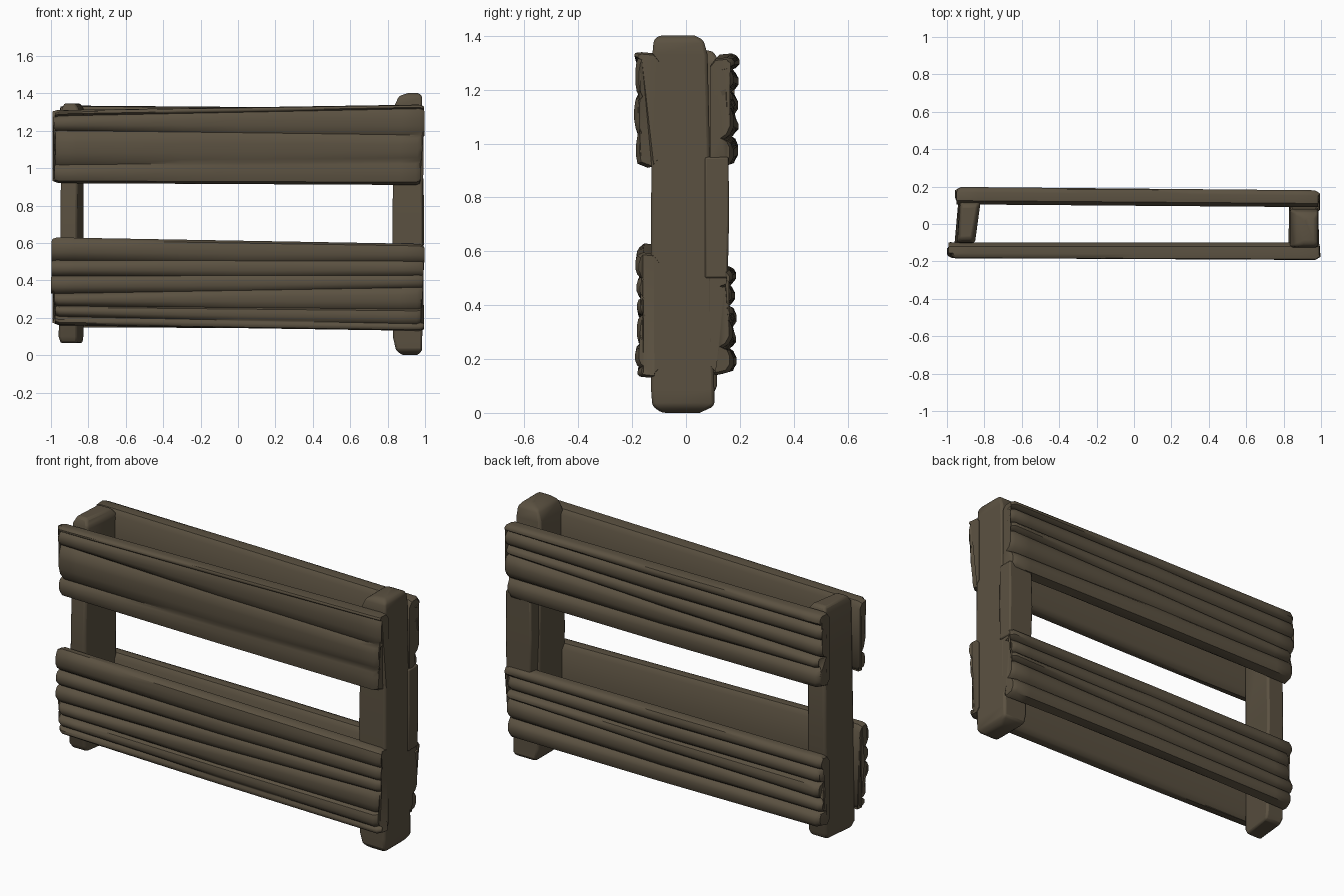
import bpy, bmesh, math, random
from mathutils import Vector

random.seed(4)
if "Cube" in bpy.data.objects:
    bpy.data.objects.remove(bpy.data.objects["Cube"])

wood = bpy.data.materials.new("weathered_wood")
wood.use_nodes = True
WOOD = (0.105, 0.083, 0.053, 1)
wood.diffuse_color = WOOD
wood.node_tree.nodes["Principled BSDF"].inputs["Base Color"].default_value = WOOD


def lerp(a, b, t):
    return a + (b - a) * t


def loft(name, rings, bevel=0.0, angle=40):
    """Skin a list of equal-length point rings and cap both ends."""
    bm = bmesh.new()
    rows = [[bm.verts.new(p) for p in ring] for ring in rings]
    n = len(rows[0])
    for a, b in zip(rows, rows[1:]):
        for i in range(n):
            bm.faces.new((a[i], a[(i + 1) % n], b[(i + 1) % n], b[i]))
    caps = [bm.faces.new(rows[0][::-1]), bm.faces.new(rows[-1])]
    bmesh.ops.triangulate(bm, faces=caps)
    bmesh.ops.recalc_face_normals(bm, faces=bm.faces)
    mesh = bpy.data.meshes.new(name)
    bm.to_mesh(mesh)
    bm.free()
    mesh.materials.append(wood)
    ob = bpy.data.objects.new(name, mesh)
    bpy.context.collection.objects.link(ob)
    if bevel:
        mod = ob.modifiers.new("worn_edges", 'BEVEL')
        mod.width, mod.segments, mod.limit_method = bevel, 2, 'ANGLE'
    bpy.ops.object.select_all(action='DESELECT')
    ob.select_set(True)
    bpy.context.view_layer.objects.active = ob
    bpy.ops.object.shade_smooth_by_angle(angle=math.radians(angle))
    return ob


def board(name, x_ends, z_left, z_right, inner, outer, cuts_left, cuts_right, depth):
    """Plank with split-grain grooves on its outer face, deepest at the ends.
    inner and outer hold y at the left and right end, cuts are height fractions."""
    lobes = len(cuts_left) + 1
    stick = [[random.uniform(-0.018, 0.01) for _ in range(lobes)] for _ in x_ends]
    bulge = [random.uniform(0.0, 0.012) for _ in range(lobes)]
    stations = [0, 0.012, 0.06, 0.2, 0.35, 0.5, 0.65, 0.8, 0.94, 0.988, 1]
    rings = []
    for k, t in enumerate(stations):
        at_end = k in (0, len(stations) - 1)
        z0, z1 = lerp(z_left[0], z_right[0], t), lerp(z_left[1], z_right[1], t)
        yi, yo = lerp(*inner, t), lerp(*outer, t)
        cuts = [0] + [lerp(a, b, t) for a, b in zip(cuts_left, cuts_right)] + [1]
        wear = lerp(*depth, t) * (0.45 + 0.55 * abs(2 * t - 1))
        thick = yo - yi
        side = math.copysign(1, thick)
        ring = []
        for j in range(lobes):
            a, b = cuts[j], cuts[j + 1]
            shift = stick[0 if t < 0.5 else 1][j] * abs(2 * t - 1) ** 4
            x = lerp(*x_ends, t) + shift * (-1 if t < 0.5 else 1)
            lobe = [(0, wear), (0.12, 0.4 * wear), (0.35, 0), (0.65, 0), (0.88, 0.3 * wear)]
            for f, sink in lobe:
                edge = 0.03 if j == 0 and f == 0 else 0
                pinch = 0.014 if at_end else 0
                y = yo - side * (sink + bulge[j] + edge + pinch)
                ring.append([x, y, lerp(z0, z1, lerp(a, b, f))])
        # rounded top edge, then the plain inner face
        x = lerp(*x_ends, t)
        ring += [[x, yo - side * 0.03, z1], [x, yi + side * 0.02, z1 - 0.004],
                 [x, yi, z1 - 0.03], [x, yi, lerp(z0, z1, 0.5)],
                 [x, yi, z0 + 0.03], [x, yi + side * 0.02, z0 + 0.006]]
        if at_end:
            zc = (z0 + z1) / 2
            for p in ring:
                p[2] = zc + (p[2] - zc) * 0.965
        rings.append(ring)
    loft(name, rings, angle=42)


def post(name, levels, bevel):
    """levels: (z, front x pair, back x pair, front y, back y)."""
    rings = [[(f[0], yf, z), (f[1], yf, z), (b[1], yb, z), (b[0], yb, z)]
             for z, f, b, yf, yb in levels]
    return loft(name, rings, bevel, 50)


# Posts: the right one is taller and square, the left one is skewed
post("right_post", [
    (0.0, (0.88, 0.96), (0.88, 0.96), -0.09, 0.05),
    (0.025, (0.845, 0.985), (0.845, 0.985), -0.125, 0.105),
    (0.09, (0.83, 0.985), (0.83, 0.985), -0.13, 0.105),
    (0.7, (0.825, 0.99), (0.83, 0.985), -0.13, 0.095),
    (1.33, (0.835, 0.985), (0.835, 0.985), -0.125, 0.08),
    (1.385, (0.86, 0.985), (0.86, 0.985), -0.12, 0.065),
    (1.402, (0.91, 0.965), (0.91, 0.965), -0.10, 0.03)], 0.012)
post("left_post", [
    (0.065, (-0.95, -0.86), (-0.93, -0.83), -0.09, 0.10),
    (0.10, (-0.96, -0.86), (-0.94, -0.825), -0.11, 0.115),
    (0.7, (-0.95, -0.86), (-0.935, -0.825), -0.11, 0.125),
    (1.31, (-0.945, -0.85), (-0.93, -0.82), -0.10, 0.12),
    (1.345, (-0.93, -0.87), (-0.92, -0.84), -0.08, 0.10)], 0.012)

# Short batten between the back boards on the right post
post("right_post_batten", [
    (0.5, (0.84, 0.992), (0.84, 0.992), 0.07, 0.155),
    (0.72, (0.835, 0.995), (0.835, 0.992), 0.07, 0.16),
    (0.95, (0.84, 0.992), (0.84, 0.992), 0.07, 0.158)], 0.008)

# Front boards
board("front_upper_board", (-0.992, 0.99), (0.92, 1.31), (0.91, 1.34),
      (-0.10, -0.10), (-0.185, -0.195), [0.25, 0.72, 0.92], [0.3, 0.62, 0.95], (0.03, 0.014))
board("front_lower_board", (-0.992, 0.99), (0.16, 0.63), (0.13, 0.595),
      (-0.10, -0.10), (-0.185, -0.19), [0.1, 0.22, 0.36, 0.56, 0.74],
      [0.08, 0.25, 0.5, 0.64, 0.8], (0.035, 0.018))

# Back boards
board("back_upper_board", (-0.95, 0.985), (0.92, 1.335), (0.91, 1.32),
      (0.105, 0.09), (0.20, 0.182), [0.27, 0.42, 0.65, 0.85], [0.26, 0.58, 0.7, 0.9], (0.035, 0.035))
board("back_lower_board", (-0.95, 0.985), (0.15, 0.545), (0.14, 0.535),
      (0.105, 0.09), (0.19, 0.178), [0.22, 0.4, 0.62, 0.82], [0.26, 0.54, 0.66, 0.85], (0.035, 0.035))
